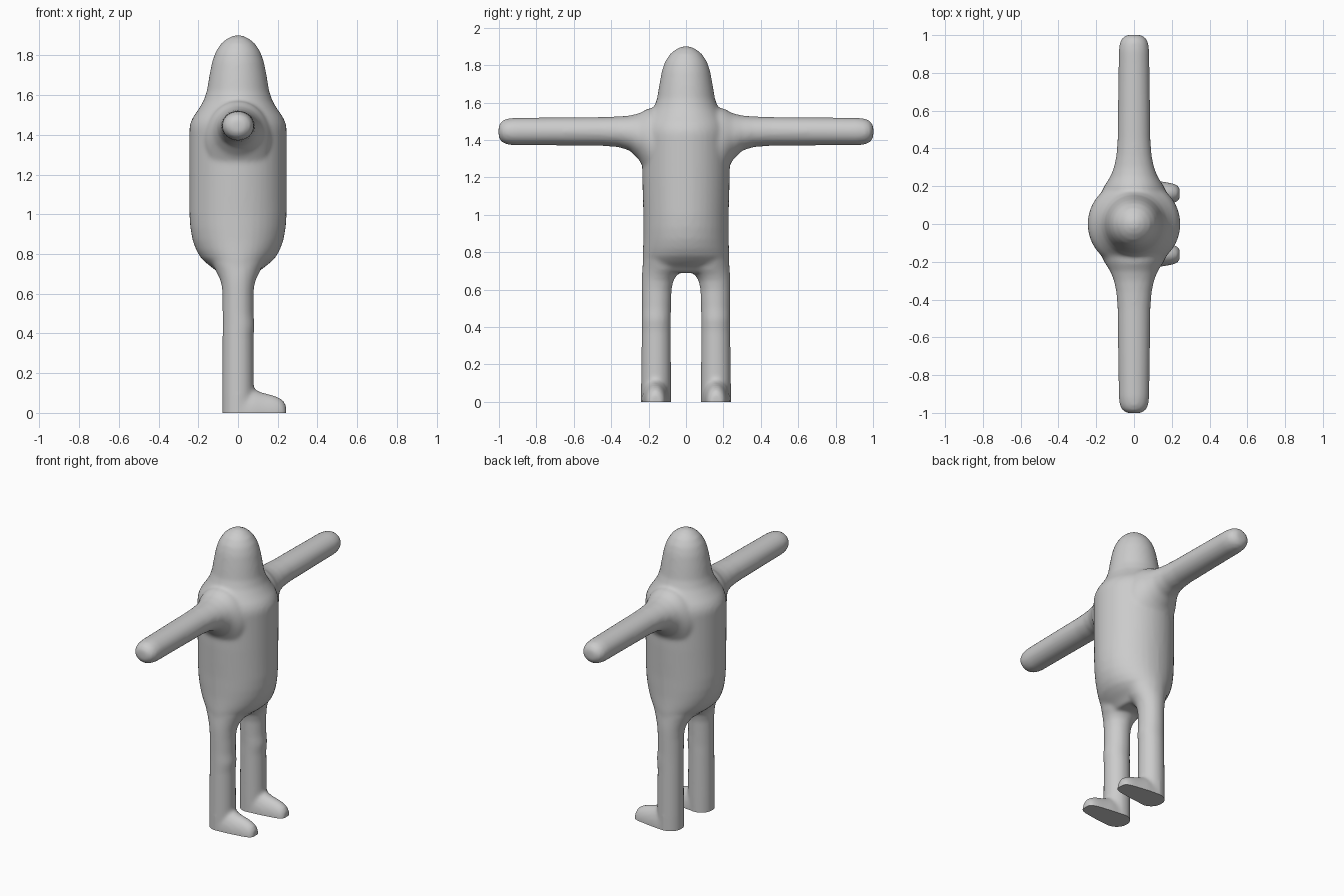
import bpy, bmesh, math
from mathutils import Vector

if "Cube" in bpy.data.objects:
    bpy.data.objects.remove(bpy.data.objects["Cube"])

SEG = 40


def loft(bm, rings, place):
    """Skin elliptical rings (t, centre_u, centre_v, radius_u, radius_v)."""
    loops = []
    for t, cu, cv, ru, rv in rings:
        loop = []
        for i in range(SEG):
            a = 2 * math.pi * i / SEG
            loop.append(bm.verts.new(place(t, cu + ru * math.cos(a), cv + rv * math.sin(a))))
        loops.append(loop)
    for lo, hi in zip(loops, loops[1:]):
        for i in range(SEG):
            j = (i + 1) % SEG
            bm.faces.new((lo[i], lo[j], hi[j], hi[i]))
    bm.faces.new(loops[0][::-1])
    bm.faces.new(loops[-1])


# Torso and head: (z, half depth x, half width y)
torso = [(0.69, .085, .20), (0.72, .115, .228), (0.75, .155, .232), (0.78, .187, .232),
         (0.82, .211, .230), (0.87, .229, .228), (0.93, .240, .228), (1.00, .245, .228),
         (1.20, .245, .234), (1.43, .245, .236), (1.46, .240, .232), (1.49, .226, .222),
         (1.53, .198, .198), (1.57, .174, .174), (1.62, .157, .155), (1.70, .144, .142),
         (1.77, .130, .129), (1.82, .112, .112), (1.86, .085, .085), (1.885, .055, .055),
         (1.901, .02, .02)]
# Arm: (y, centre z, half x, half z)
arm = [(.10, 1.37, .20, .20), (.20, 1.385, .158, .185), (.25, 1.418, .126, .125),
       (.30, 1.437, .106, .094), (.36, 1.444, .094, .082), (.45, 1.446, .087, .077),
       (.70, 1.446, .084, .075), (.92, 1.445, .081, .074), (.96, 1.445, .075, .068),
       (.985, 1.445, .062, .056), (1.002, 1.445, .035, .032)]
# Leg: (z, centre x, centre y, half x, half y)
leg = [(-.05, 0, .16, .08, .08), (.10, 0, .16, .08, .08), (.38, 0, .159, .078, .078),
       (.44, .003, .159, .081, .078), (.50, 0, .158, .078, .078), (.60, 0, .157, .078, .080),
       (.65, 0, .152, .084, .085), (.68, 0, .141, .094, .095), (.71, 0, .122, .110, .112),
       (.76, 0, .12, .130, .110)]
# Foot: (x, half width, height)
foot = [(0, .078, .13), (.08, .073, .12), (.12, .067, .103), (.18, .058, .088),
        (.21, .052, .076), (.23, .043, .060), (.242, .028, .038)]

bm = bmesh.new()
loft(bm, [(z, 0, 0, x, y) for z, x, y in torso], lambda t, u, v: Vector((u, v, t)))
for s in (-1, 1):
    loft(bm, [(y, 0, z, rx, rz) for y, z, rx, rz in arm], lambda t, u, v: Vector((u, s * t, v)))
    loft(bm, leg, lambda t, u, v: Vector((u, s * v, t)))
    loft(bm, [(x, .162, 0, w, h) for x, w, h in foot], lambda t, u, v: Vector((t, s * u, v)))
    # Buried cores keep each sole deep enough to be trimmed flat
    loft(bm, [(x, .162, -.03, w, .03) for x, w, h in foot], lambda t, u, v: Vector((t, s * u, v)))

# Consistent outward normals before fusing
bmesh.ops.recalc_face_normals(bm, faces=bm.faces[:])
mesh = bpy.data.meshes.new("body")
bm.to_mesh(mesh)
bm.free()
body = bpy.data.objects.new("body", mesh)
bpy.context.collection.objects.link(body)

# Fuse the parts into one soft skin
fuse = body.modifiers.new("fuse", 'REMESH')
fuse.mode = 'VOXEL'
fuse.voxel_size = 0.012
soften = body.modifiers.new("soften", 'SMOOTH')
soften.factor = 0.5
soften.iterations = 7
deps = bpy.context.evaluated_depsgraph_get()
skin = bpy.data.meshes.new_from_object(body.evaluated_get(deps))
body.modifiers.clear()
body.data = skin

# Trim the soles flat on the floor
bm = bmesh.new()
bm.from_mesh(skin)
cut = bmesh.ops.bisect_plane(bm, geom=bm.verts[:] + bm.edges[:] + bm.faces[:],
                             plane_co=(0, 0, 0), plane_no=(0, 0, 1), clear_inner=True)
rim = [e for e in bm.edges if e.is_boundary]
bmesh.ops.holes_fill(bm, edges=rim, sides=0)
bmesh.ops.recalc_face_normals(bm, faces=bm.faces[:])
bm.to_mesh(skin)
bm.free()

# Smooth shading with crisp sole edges
bpy.context.view_layer.objects.active = body
body.select_set(True)
bpy.ops.object.shade_smooth_by_angle(angle=math.radians(40))
